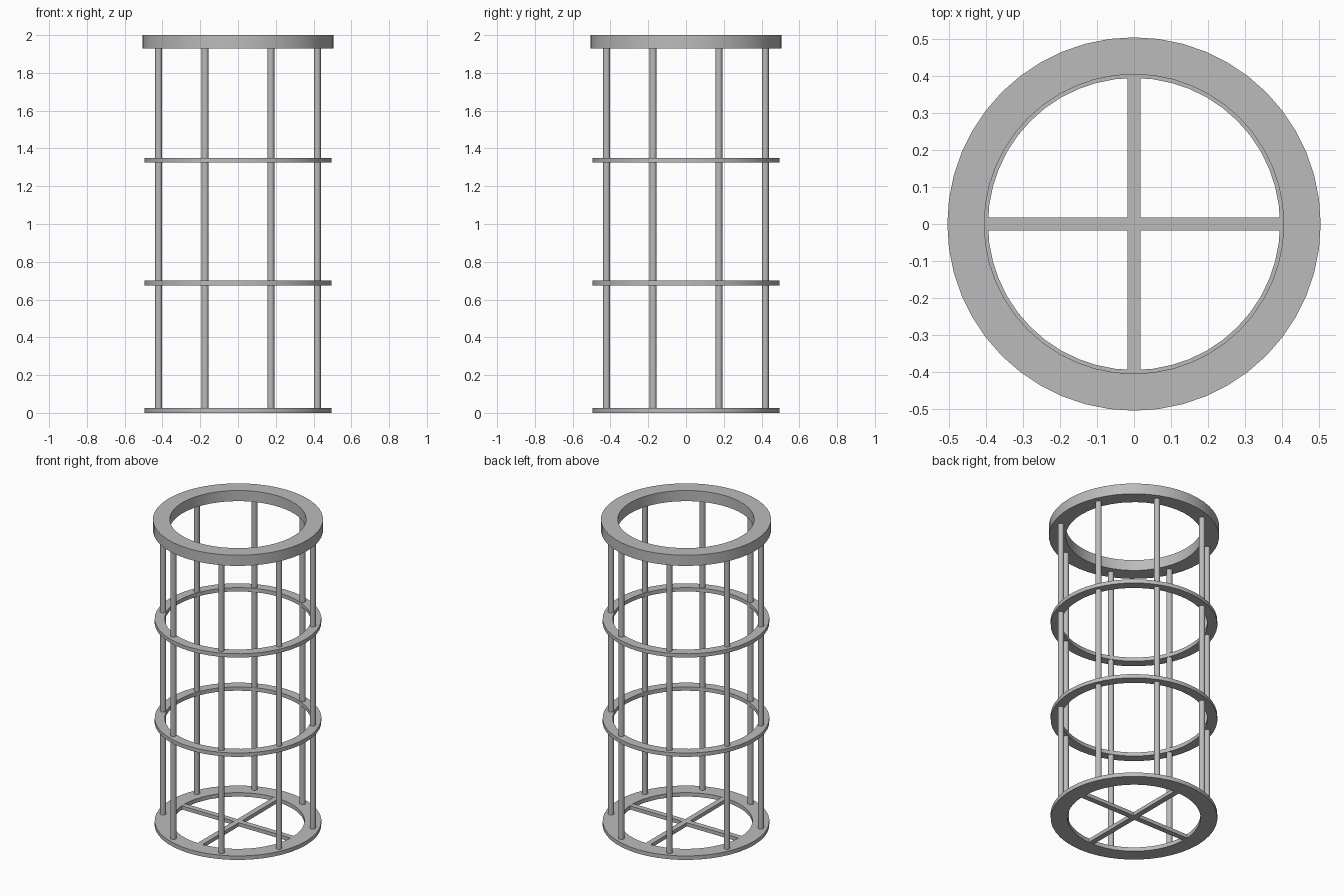
import bpy
import bmesh
from math import pi, radians, sin, cos

cube = bpy.data.objects.get("Cube")
if cube:
    bpy.data.objects.remove(cube, do_unlink=True)

grey = bpy.data.materials.new("plain grey")
grey.use_nodes = True
colour = (0.5, 0.5, 0.5, 1)
grey.diffuse_color = colour
grey.node_tree.nodes["Principled BSDF"].inputs["Base Color"].default_value = colour


def finish(obj, name, smooth=True):
    obj.name = name
    obj.data.materials.append(grey)
    if smooth:
        bpy.ops.object.select_all(action="DESELECT")
        obj.select_set(True)
        bpy.context.view_layer.objects.active = obj
        bpy.ops.object.shade_smooth_by_angle(angle=radians(35))


def ring(name, inner, outer, bottom, top, sides=48):
    """Flat hoop made by sweeping a rectangular section around z."""
    bm = bmesh.new()
    section = [(inner, bottom), (outer, bottom), (outer, top), (inner, top)]
    loops = []
    for i in range(sides):
        a = 2 * pi * i / sides
        loops.append([bm.verts.new((r * cos(a), r * sin(a), z)) for r, z in section])
    for i, loop in enumerate(loops):
        following = loops[(i + 1) % sides]
        for j in range(4):
            k = (j + 1) % 4
            bm.faces.new((loop[j], following[j], following[k], loop[k]))
    bmesh.ops.recalc_face_normals(bm, faces=bm.faces)
    mesh = bpy.data.meshes.new(name)
    bm.to_mesh(mesh)
    bm.free()
    obj = bpy.data.objects.new(name, mesh)
    bpy.context.collection.objects.link(obj)
    finish(obj, name)


# Hoops
ring("top_rim", 0.405, 0.505, 1.93, 2.0)
ring("upper_hoop", 0.435, 0.495, 1.325, 1.35)
ring("lower_hoop", 0.435, 0.495, 0.675, 0.70)
ring("base_ring", 0.395, 0.495, 0, 0.026)

# Eight upright rods, set between the axes
for i in range(8):
    a = radians(22.5 + 45 * i)
    bpy.ops.mesh.primitive_cylinder_add(
        vertices=24, radius=0.018, depth=1.93,
        location=(0.455 * cos(a), 0.455 * sin(a), 0.975))
    finish(bpy.context.object, f"upright_rod_{i + 1}")

# Crossed bars in the base
for name, size in (("base_bar_across", (0.82, 0.036, 0.024)),
                   ("base_bar_lengthwise", (0.036, 0.82, 0.024))):
    bpy.ops.mesh.primitive_cube_add(size=1, location=(0, 0, 0.013))
    bar = bpy.context.object
    bar.scale = size
    bpy.ops.object.transform_apply(location=False, rotation=False, scale=True)
    finish(bar, name, smooth=False)
